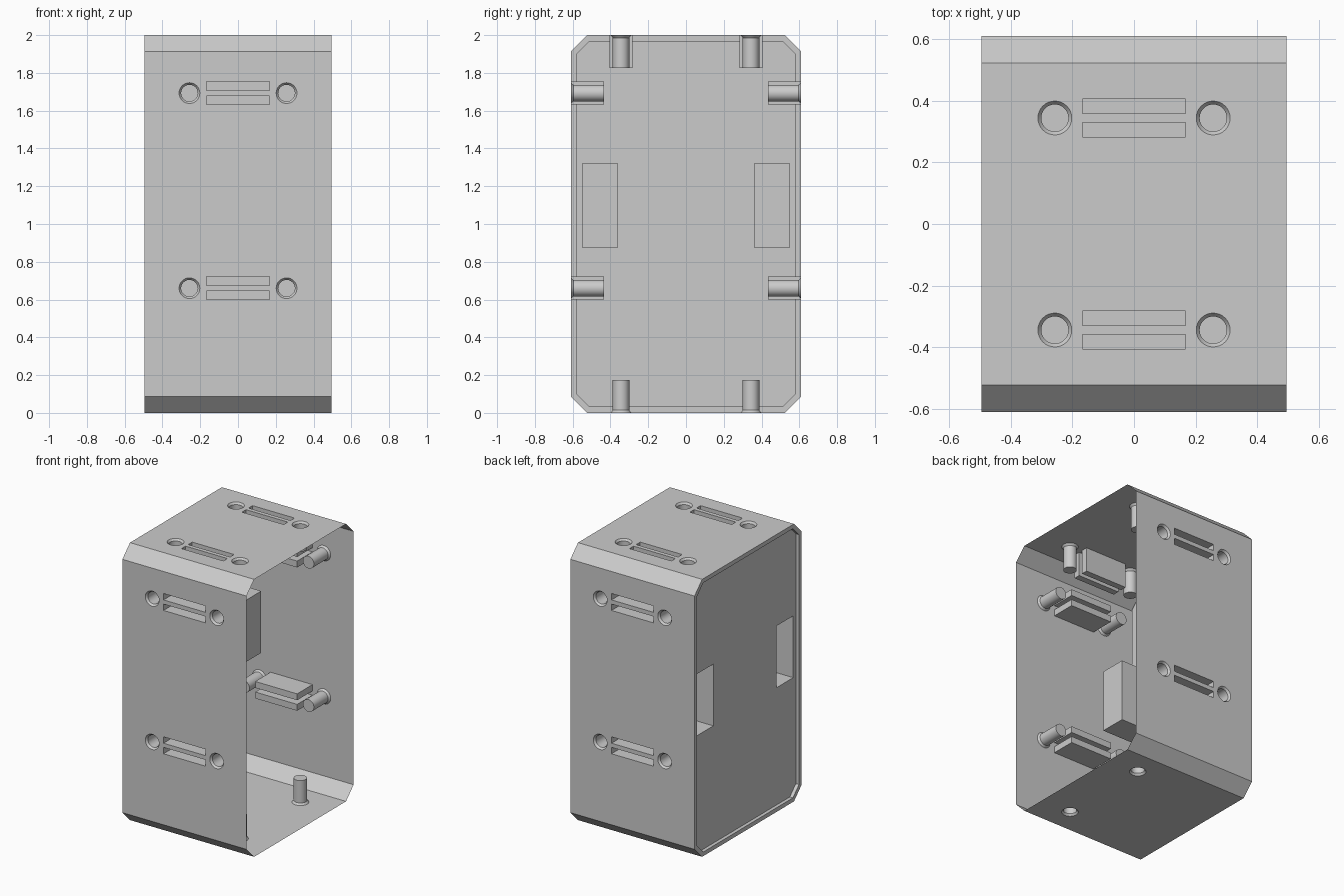
import bpy, bmesh, math
from mathutils import Matrix, Vector

if "Cube" in bpy.data.objects:
    bpy.data.objects.remove(bpy.data.objects["Cube"])

HX, HY, H, CH = 0.495, 0.61, 2.0, 0.087   # half width, half depth, height, chamfer
DEPTH = 0.175                             # depth of sockets and slots


def new_object(name, bm):
    bmesh.ops.recalc_face_normals(bm, faces=bm.faces)
    mesh = bpy.data.meshes.new(name)
    bm.to_mesh(mesh)
    bm.free()
    obj = bpy.data.objects.new(name, mesh)
    bpy.context.collection.objects.link(obj)
    return obj


def loft(bm, rings):
    """Closed solid through a list of equal rings of points."""
    loops = [[bm.verts.new(p) for p in ring] for ring in rings]
    n = len(loops[0])
    for a, b in zip(loops, loops[1:]):
        for i in range(n):
            j = (i + 1) % n
            bm.faces.new((a[i], a[j], b[j], b[i]))
    bm.faces.new(loops[0][::-1])
    bm.faces.new(loops[-1])


def octagon_prism(bm, inset, x0, x1):
    c = CH - inset * (2 - math.sqrt(2))
    y, z = HY - inset, H / 2 - inset
    ring = []
    for sy, sz, flip in ((1, 1, 0), (-1, 1, 1), (-1, -1, 0), (1, -1, 1)):
        pair = [(sy * y, sz * (z - c)), (sy * (y - c), sz * z)]
        ring += pair[::-1] if flip else pair
    loft(bm, [[(x, p, q + H / 2) for p, q in ring] for x in (x0, x1)])


def box(bm, lo, hi, matrix=Matrix()):
    lo, hi = Vector(lo), Vector(hi)
    m = matrix @ Matrix.Translation((lo + hi) / 2) @ Matrix.Diagonal((*(hi - lo), 1))
    bmesh.ops.create_cube(bm, size=1, matrix=m)


def socket(bm, x, matrix):
    """Round blind hole with a small flared mouth."""
    profile = ((0.055, 0.03), (0.055, 0), (0.044, -0.014), (0.044, -DEPTH))
    turns = [math.tau * i / 32 for i in range(32)]
    loft(bm, [[matrix @ Vector((x + r * math.cos(t), r * math.sin(t), z))
               for t in turns] for r, z in profile])


def mount(bm, matrix):
    """Two sockets with a pair of slots between them."""
    for s in (-1, 1):
        socket(bm, s * 0.257, matrix)
        a, b = sorted((s * 0.015, s * 0.061))
        box(bm, (-0.167, a, -DEPTH), (0.167, b, 0.03), matrix)


# Closed chamfered body
bm = bmesh.new()
octagon_prism(bm, 0, -HX, HX)
shell = new_object("housing_shell", bm)

# Shallow recess in the closed side
bm = bmesh.new()
octagon_prism(bm, 0.03, -HX - 0.1, -HX + 0.025)
recess = new_object("recess_cutter", bm)

# Sockets, slots and the two deep rectangular pockets
bm = bmesh.new()
for s in (-1, 1):
    for z in (0.66, 1.693):
        mount(bm, Matrix.Translation((0, s * HY, z)) @ Matrix.Rotation(-s * math.pi / 2, 4, 'X'))
    mount(bm, Matrix.Translation((0, s * 0.344, H)))
    socket(bm, 0.257, Matrix.Translation((0, s * 0.344, 0)) @ Matrix.Rotation(math.pi, 4, 'X'))
    y0, y1 = sorted((s * 0.36, s * 0.55))
    box(bm, (-HX - 0.05, y0, 0.875), (-0.2, y1, 1.32))
pockets = new_object("pocket_cutter", bm)

for cutter in (recess, pockets):
    cutter.hide_render = True
    mod = shell.modifiers.new(cutter.name, 'BOOLEAN')
    mod.operation, mod.solver, mod.object = 'DIFFERENCE', 'EXACT', cutter

# Bake the cuts, then open the right-hand end to leave a thin shell
graph = bpy.context.evaluated_depsgraph_get()
mesh = bpy.data.meshes.new_from_object(shell.evaluated_get(graph))
shell.modifiers.clear()
shell.data = mesh
for cutter in (recess, pockets):
    bpy.data.objects.remove(cutter)
bm = bmesh.new()
bm.from_mesh(mesh)
ends = [f for f in bm.faces if all(v.co.x > HX - 0.001 for v in f.verts)]
bmesh.ops.delete(bm, geom=ends, context='FACES')
bm.to_mesh(mesh)
bm.free()

# Single grey finish
grey = bpy.data.materials.new("light_grey")
grey.use_nodes = True
colour = (0.6, 0.6, 0.6, 1)
grey.diffuse_color = colour
grey.node_tree.nodes["Principled BSDF"].inputs["Base Color"].default_value = colour
mesh.materials.clear()
mesh.materials.append(grey)
for p in mesh.polygons:
    p.material_index = 0

bpy.ops.object.select_all(action='DESELECT')
shell.select_set(True)
bpy.context.view_layer.objects.active = shell
bpy.ops.object.shade_smooth_by_angle(angle=math.radians(25))
